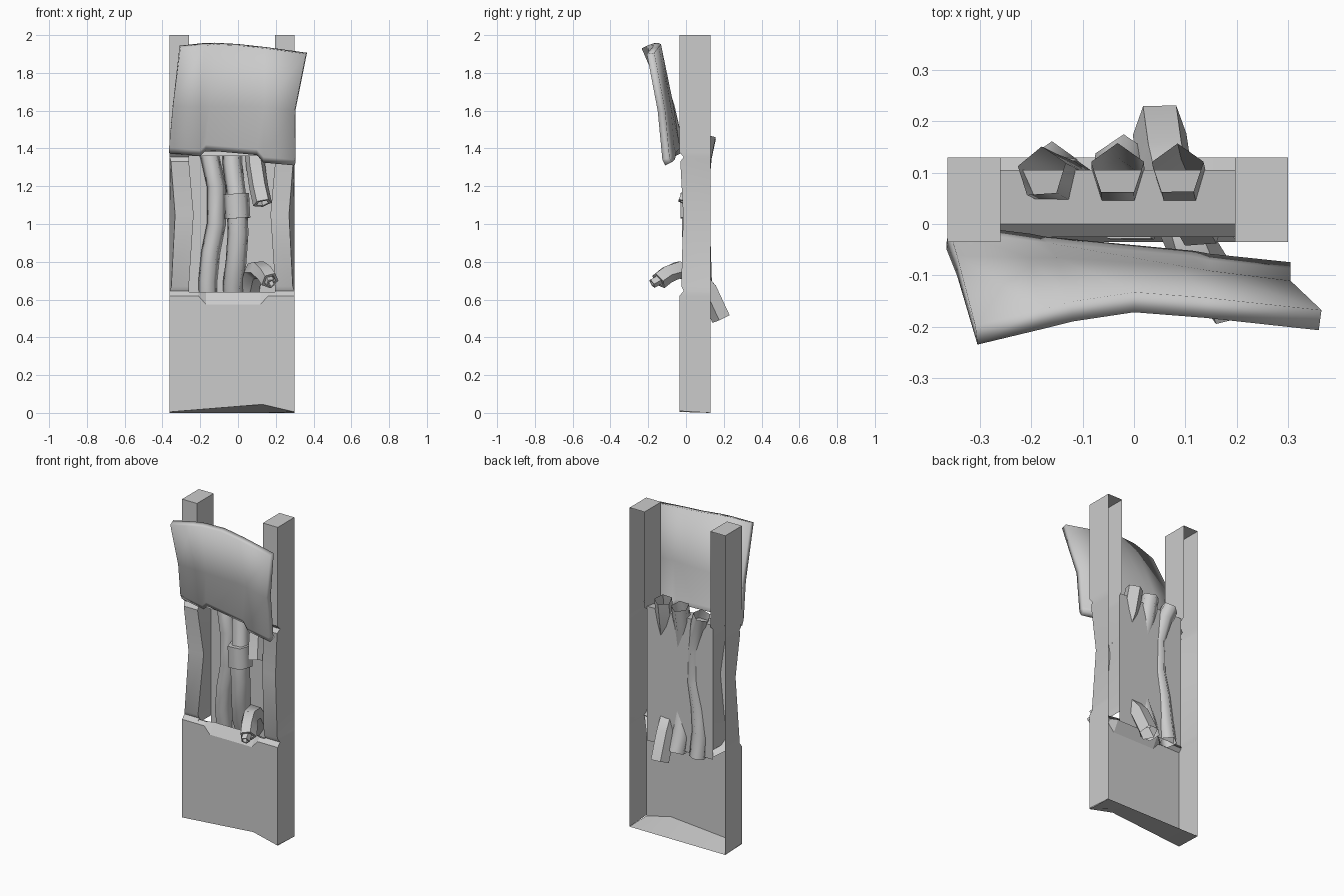
import bpy, bmesh, math
from mathutils import Vector

cube = bpy.data.objects.get("Cube")
if cube:
    bpy.data.objects.remove(cube)

grey = bpy.data.materials.new("plain_grey")
grey.use_nodes = True
grey.diffuse_color = (0.6, 0.6, 0.6, 1)
grey.node_tree.nodes["Principled BSDF"].inputs["Base Color"].default_value = (0.6, 0.6, 0.6, 1)

BACK, FRONT, TRAY = 0.13, -0.035, 0.105
LEFT_X, RIGHT_X = 0.3, -0.363


def finish(bm, name, angle=35):
    bmesh.ops.recalc_face_normals(bm, faces=bm.faces)
    me = bpy.data.meshes.new(name)
    bm.to_mesh(me)
    bm.free()
    me.materials.append(grey)
    ob = bpy.data.objects.new(name, me)
    bpy.context.collection.objects.link(ob)
    bpy.ops.object.select_all(action='DESELECT')
    ob.select_set(True)
    bpy.context.view_layer.objects.active = ob
    bpy.ops.object.shade_smooth_by_angle(angle=math.radians(angle))
    return ob


def skin(bm, rows, closed=False):
    """Bridge equal-length rows of points with quads."""
    vs = [[bm.verts.new(p) for p in r] for r in rows]
    n = len(rows[0])
    for a, b in zip(vs, vs[1:]):
        for i in range(n if closed else n - 1):
            j = (i + 1) % n
            bm.faces.new((a[i], a[j], b[j], b[i]))
    return vs


# Side posts: open-backed channels, dented in the middle stretch
# height, outer inset, front depth, inner inset, inner back depth
post_rows = [(0.62, 0, FRONT, 0, TRAY), (0.645, 0, -0.012, 0, TRAY),
             (0.67, 0.01, -0.025, 0, TRAY), (1.05, 0.03, -0.015, 0.025, TRAY),
             (1.33, 0.008, -0.03, 0, TRAY), (1.355, 0, -0.012, 0, TRAY),
             (1.38, 0, FRONT, 0, TRAY), (1.4, 0, FRONT, 0, BACK),
             (2.0, 0, FRONT, 0, BACK)]
for name, outer, inner in (("left_post", LEFT_X, 0.197), ("right_post", RIGHT_X, -0.26)):
    s = 1 if outer > 0 else -1
    bm = bmesh.new()
    vs = skin(bm, [[(outer, BACK, z), (outer - s * o, y, z), (inner - s * i, y + 0.01 * (i > 0), z),
                    (inner, b, z)] for z, o, y, i, b in post_rows])
    bm.faces.new(vs[-1])
    # lower part of the outer wall
    skin(bm, [[(outer, BACK, 0), (outer, FRONT, 0.01)], [(outer, BACK, 0.62), (outer, FRONT, 0.62)]])
    finish(bm, name, 30)

# Lower front panel: chipped lower edge, notched upper edge, ledge and floor
bm = bmesh.new()
top = [(RIGHT_X, 0.62), (-0.21, 0.62), (-0.17, 0.575), (0.12, 0.575), (0.16, 0.62), (LEFT_X, 0.62)]
bottom = [(LEFT_X, 0.005), (0.13, 0.045), (RIGHT_X, 0.005)]
bm.faces.new([bm.verts.new((x, FRONT, z)) for x, z in top + bottom])
skin(bm, [[(x, FRONT, z) for x, z in top],
          [(x, -0.015 + 0.4 * (0.62 - z), 0.64) for x, z in top],
          [(min(max(x, -0.26), 0.197), TRAY, 0.575) for x, z in top]])
skin(bm, [[(x, FRONT, z) for x, z in bottom], [(x, BACK, 0) for x, z in bottom]])
finish(bm, "lower_panel", 25)

# Recess tray: upper wall and back plate
bm = bmesh.new()
skin(bm, [[(x, y, z) for x in (-0.26, 0.197)] for y, z in
          ((FRONT + 0.01, 1.36), (0, 1.385), (TRAY, 1.4), (TRAY, 0.56))])
finish(bm, "recess_back", 25)

# Torn upper panel, bent away from the posts
bm = bmesh.new()
low = [(-0.365, -0.035, 1.375), (-0.2, -0.055, 1.36), (-0.17, -0.06, 1.39),
       (0.1, -0.085, 1.365), (0.135, -0.092, 1.325), (0.3, -0.11, 1.31)]
mid = [(-0.345, -0.1, 1.62), (-0.2, -0.105, 1.62), (-0.15, -0.105, 1.62),
       (0.08, -0.12, 1.62), (0.14, -0.13, 1.62), (0.3, -0.15, 1.6)]
high = [(-0.305, -0.235, 1.93), (-0.18, -0.205, 1.945), (-0.12, -0.19, 1.95),
        (0.0, -0.172, 1.945), (0.14, -0.183, 1.93), (0.36, -0.207, 1.9)]
inset = [(x, y - 0.015, z + 0.03) for x, y, z in low]
skin(bm, [low, inset, mid, high])
flap = finish(bm, "torn_upper_panel", 30)
# solidify backwards whichever way the sheet is wound
facing_front = flap.data.polygons[0].normal.y < 0
mod = flap.modifiers.new("thickness", 'SOLIDIFY')
mod.thickness, mod.offset = 0.04, (-1 if facing_front else 1)


def pipe(name, path, radius, lip=False, sides=5):
    """Sweep a polygon along a path; lip adds a hollow broken end."""
    pts = [Vector(p) for p in path]
    rings = []
    for k, p in enumerate(pts):
        t = (pts[min(k + 1, len(pts) - 1)] - pts[max(k - 1, 0)]).normalized()
        n = Vector((1, 0, 0)).cross(t).normalized()
        u = t.cross(n)
        r = radius[k] if isinstance(radius, list) else radius
        ang = [math.tau * i / sides for i in range(sides)]
        rings.append([p + r * (n * math.cos(a) + u * math.sin(a)) for a in ang])
    if lip:
        end = [pts[-1].lerp(q, 0.65) for q in rings[-1]]
        back = (pts[-2] - pts[-1]).normalized() * 0.04
        rings += [end, [q + back for q in end]]
    bm = bmesh.new()
    vs = skin(bm, rings, True)
    if lip:
        bm.faces.new(vs[-1])
    finish(bm, name, 75 if not lip else 60)


pipe("right_pipe", [(-0.18, 0.1, 1.44), (-0.15, 0.085, 1.36), (-0.115, 0.07, 1.2),
                    (-0.115, 0.075, 1.0), (-0.145, 0.08, 0.85), (-0.16, 0.085, 0.7),
                    (-0.16, 0.11, 0.55)], 0.052)
pipe("middle_pipe_upper", [(-0.032, 0.105, 1.46), (-0.03, 0.075, 1.32), (-0.008, 0.04, 1.15)], 0.054)
pipe("middle_pipe_lower", [(-0.003, 0.025, 1.05), (0, 0.025, 0.95), (-0.01, 0.045, 0.8),
                           (-0.025, 0.075, 0.68), (-0.02, 0.12, 0.55)], 0.058)
pipe("middle_collar", [(-0.01, 0.03, 1.16), (-0.01, 0.03, 1.16), (-0.003, 0.028, 1.03), (-0.003, 0.028, 1.03)],
     [0.05, 0.072, 0.072, 0.05])
pipe("broken_upper_pipe", [(0.085, 0.105, 1.47), (0.092, 0.075, 1.32), (0.11, 0.035, 1.2),
                           (0.13, 0.0, 1.11)], 0.053, lip=True)
pipe("broken_lower_pipe", [(0.05, 0.19, 0.5), (0.06, 0.12, 0.65), (0.08, 0.04, 0.75),
                           (0.11, -0.04, 0.76), (0.145, -0.1, 0.735), (0.17, -0.145, 0.7)],
     [0.055, 0.055, 0.052, 0.05, 0.05, 0.05], lip=True)
pipe("pipe_core", [(0.155, -0.12, 0.72), (0.175, -0.18, 0.685)], 0.027, lip=True)
